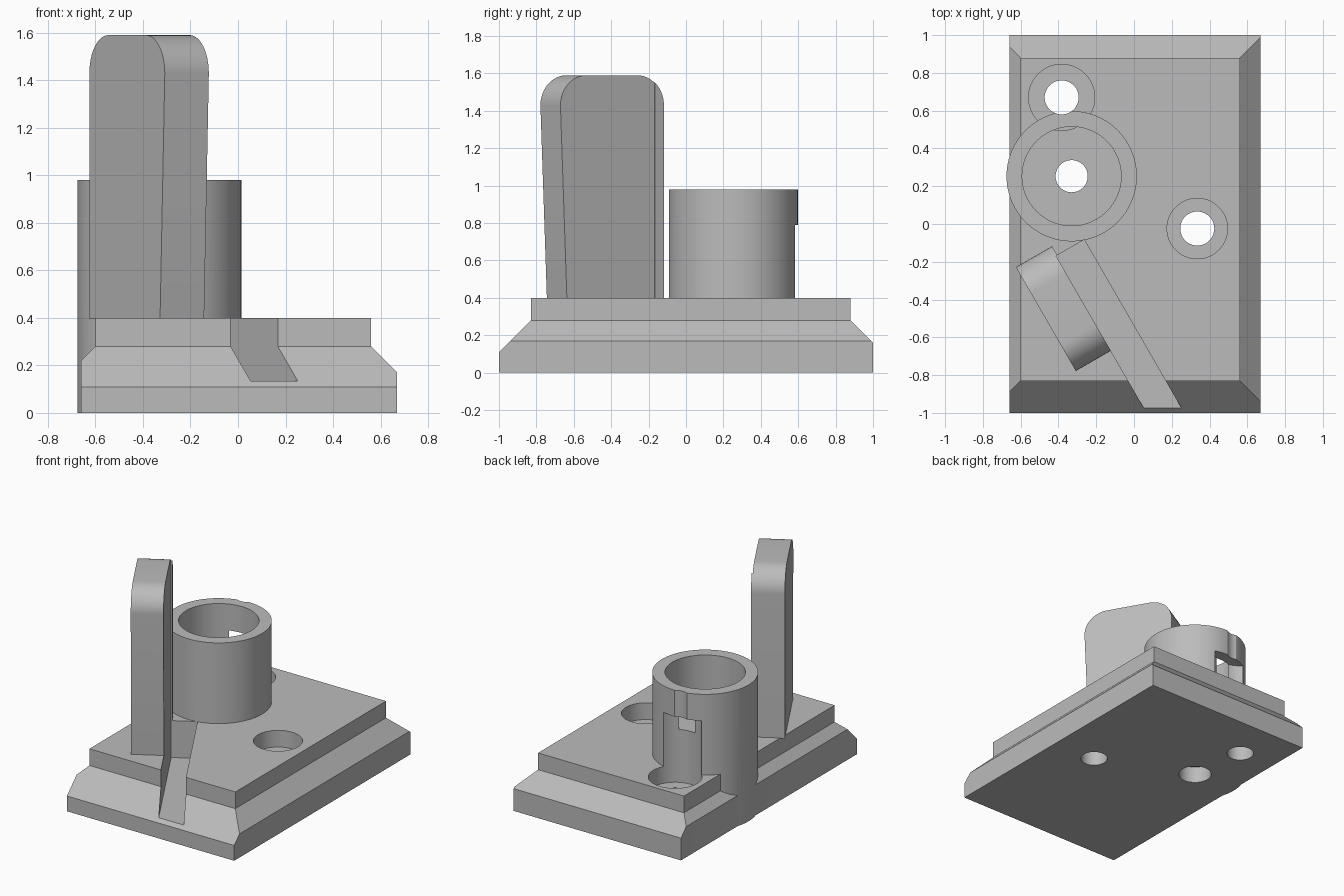
import bpy, bmesh, math
from mathutils import Matrix, Vector

if "Cube" in bpy.data.objects:
    bpy.data.objects.remove(bpy.data.objects["Cube"], do_unlink=True)

grey = bpy.data.materials.new("plain_grey")
grey.use_nodes = True
COLOR = (0.5, 0.5, 0.5, 1)
grey.diffuse_color = COLOR
grey.node_tree.nodes["Principled BSDF"].inputs["Base Color"].default_value = COLOR

# The upright, slot and side bore share a frame turned about the vertical
TURN = Matrix.Rotation(math.radians(30), 4, 'Z')


def finish(bm, name, matrix=None):
    if matrix:
        bm.transform(matrix)
    bmesh.ops.recalc_face_normals(bm, faces=bm.faces)
    mesh = bpy.data.meshes.new(name)
    bm.to_mesh(mesh)
    bm.free()
    mesh.materials.append(grey)
    obj = bpy.data.objects.new(name, mesh)
    bpy.context.collection.objects.link(obj)
    return obj


def box(name, x, y, z, flare=0, matrix=None):
    bm = bmesh.new()
    bmesh.ops.create_cube(bm, size=1)
    for v in bm.verts:
        side = [1 if c > 0 else 0 for c in v.co]
        grow = 0 if side[2] else flare
        v.co = (x[side[0]] + (grow if side[0] else -grow),
                y[side[1]] + (grow if side[1] else -grow), z[side[2]])
    return finish(bm, name, matrix)


def cylinder(name, center, radius, low, high, matrix=None):
    bm = bmesh.new()
    bmesh.ops.create_cone(bm, cap_ends=True, segments=96, radius1=radius,
                          radius2=radius, depth=high - low)
    bm.transform(Matrix.Translation((*center, (low + high) / 2)))
    return finish(bm, name, matrix)


def combine(target, tool, operation):
    mod = target.modifiers.new(operation.lower(), 'BOOLEAN')
    mod.operation, mod.solver, mod.object = operation, 'EXACT', tool
    bpy.context.view_layer.objects.active = target
    bpy.ops.object.modifier_apply(modifier=mod.name)
    bpy.data.objects.remove(tool, do_unlink=True)


# Base: 45 degree skirt trimmed to the footprint, with a raised platform
TOP_X, TOP_Y = (-0.6, 0.56), (-0.83, 0.88)
body = box("socket_mount", TOP_X, TOP_Y, (0, 0.28), flare=0.28)
combine(body, box("footprint", (-0.66, 0.67), (-1, 1), (0, 0.5)), 'INTERSECT')
combine(body, box("platform", TOP_X, TOP_Y, (0.2, 0.4)), 'UNION')

# Round socket
SOCKET = Vector((-0.33, 0.253))
combine(body, cylinder("socket", SOCKET, 0.345, 0, 0.98), 'UNION')

# Upright lug: tapered profile with rounded top corners
profile = [(0.115, 0.395), (-0.48, 0.395)]
R, TOP = 0.16, 1.59
for cy, start in ((-0.52 + R, 180), (0.115 - R, 90)):
    for i in range(13):
        a = math.radians(start - i * 7.5)
        profile.append((cy + R * math.cos(a), TOP - R + R * math.sin(a)))
bm = bmesh.new()
face = bm.faces.new([bm.verts.new((-0.656, y, z)) for y, z in profile])
ext = bmesh.ops.extrude_face_region(bm, geom=[face])
bmesh.ops.translate(bm, vec=(0.221, 0, 0),
                    verts=[g for g in ext["geom"] if isinstance(g, bmesh.types.BMVert)])
combine(body, finish(bm, "upright_lug", TURN), 'UNION')

# Cross hole through the lug
lay_x = TURN @ Matrix.Translation((0, -0.24, 1.355)) @ Matrix.Rotation(math.pi / 2, 4, 'Y')
combine(body, cylinder("lug_hole", (0, 0), 0.088, -1, 0, lay_x), 'DIFFERENCE')

# Straight slot running out through the front
combine(body, box("slot", (-0.442, -0.27), (-2, 0.06), (0.135, 2), matrix=TURN), 'DIFFERENCE')

# Side bore from the socket axis, half sunk into the platform
lay_y = TURN @ Matrix.Translation((-0.16, 0, 0.4)) @ Matrix.Rotation(math.pi / 2, 4, 'X')
combine(body, cylinder("side_bore", (0, 0), 0.2, -0.384, 0.386, lay_y), 'DIFFERENCE')

# Vertical bores: socket cup, its drain, and two counterbored screw holes
LEFT_SCREW, BACK_SCREW = (0.335, -0.024), (-0.383, 0.67)
for center, radius, low, high in (
        (SOCKET, 0.262, 0.66, 2), (SOCKET, 0.085, -1, 1), (SOCKET, 0.11, -1, 0.12),
        (LEFT_SCREW, 0.16, 0.28, 1), (LEFT_SCREW, 0.09, -1, 1),
        (BACK_SCREW, 0.175, 0.28, 0.79), (BACK_SCREW, 0.09, -1, 1)):
    combine(body, cylinder("bore", center, radius, low, high), 'DIFFERENCE')

# Smooth curved walls, crisp edges
bpy.ops.object.select_all(action='DESELECT')
body.select_set(True)
bpy.context.view_layer.objects.active = body
bpy.ops.object.shade_smooth_by_angle(angle=math.radians(25))
